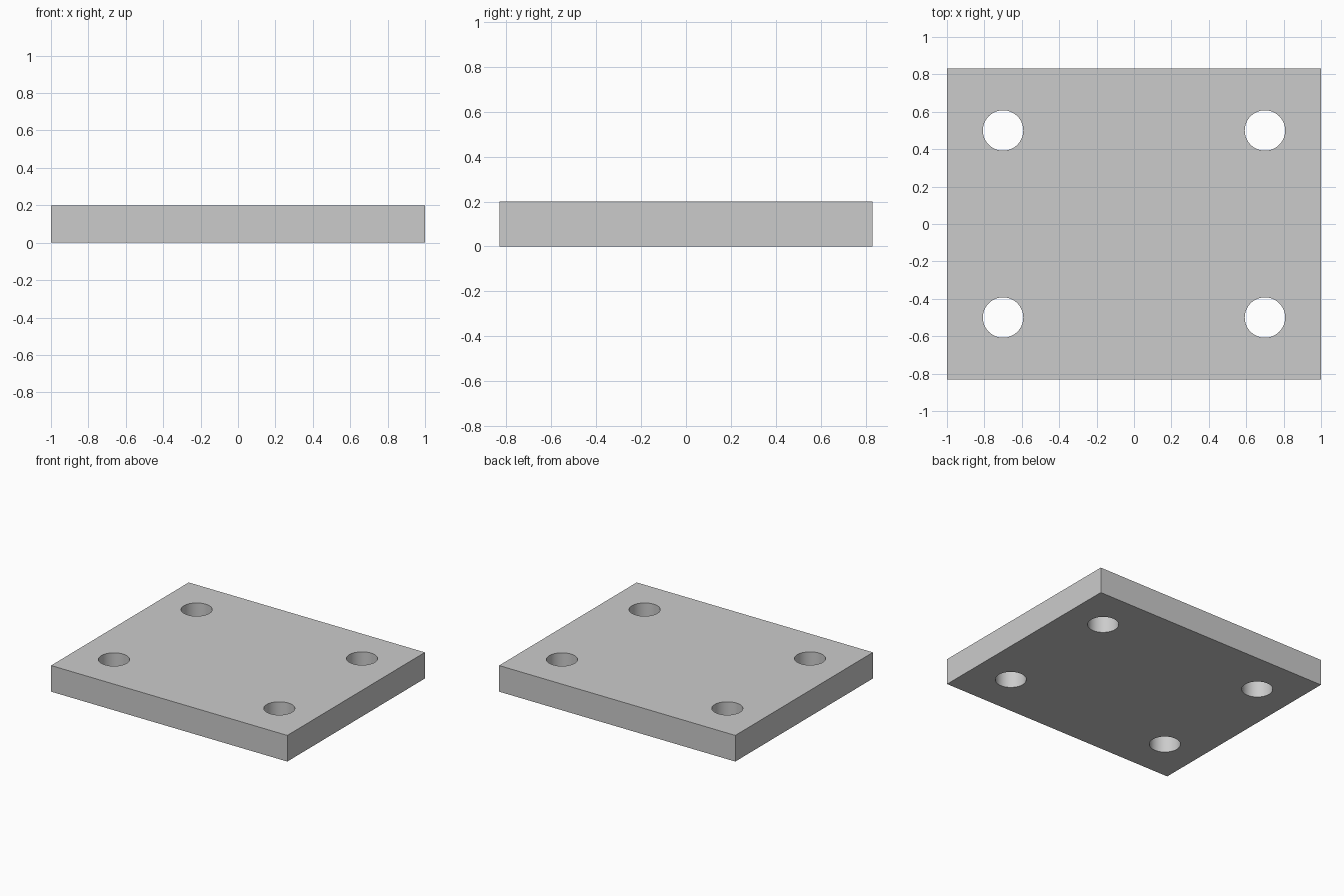
import bpy

if "Cube" in bpy.data.objects:
    bpy.data.objects.remove(bpy.data.objects["Cube"])

SIZE = (2.0, 1.664, 0.2)
HOLE_X, HOLE_Y, HOLE_R = 0.70, 0.50, 0.108

# Flat rectangular plate
bpy.ops.mesh.primitive_cube_add(size=1, location=(0, 0, SIZE[2] / 2))
plate = bpy.context.object
plate.name = "mounting_plate"
plate.scale = SIZE
bpy.ops.object.transform_apply(location=True, rotation=False, scale=True)


def drill(x, y):
    """Cut one round through hole in the plate."""
    bpy.ops.mesh.primitive_cylinder_add(
        vertices=64, radius=HOLE_R, depth=SIZE[2] * 3, location=(x, y, SIZE[2] / 2))
    cutter = bpy.context.object
    cutter.name = "hole_cutter"
    cutter.hide_render = True
    bpy.context.view_layer.objects.active = plate
    mod = plate.modifiers.new("bolt_hole", 'BOOLEAN')
    mod.operation = 'DIFFERENCE'
    mod.solver = 'EXACT'
    mod.object = cutter
    bpy.ops.object.modifier_apply(modifier=mod.name)
    bpy.data.objects.remove(cutter, do_unlink=True)


# Four bolt holes, one near each corner
for sx in (-1, 1):
    for sy in (-1, 1):
        drill(sx * HOLE_X, sy * HOLE_Y)

# Smooth hole walls, sharp plate edges
bpy.ops.object.select_all(action='DESELECT')
plate.select_set(True)
bpy.context.view_layer.objects.active = plate
bpy.ops.object.shade_smooth_by_angle()
